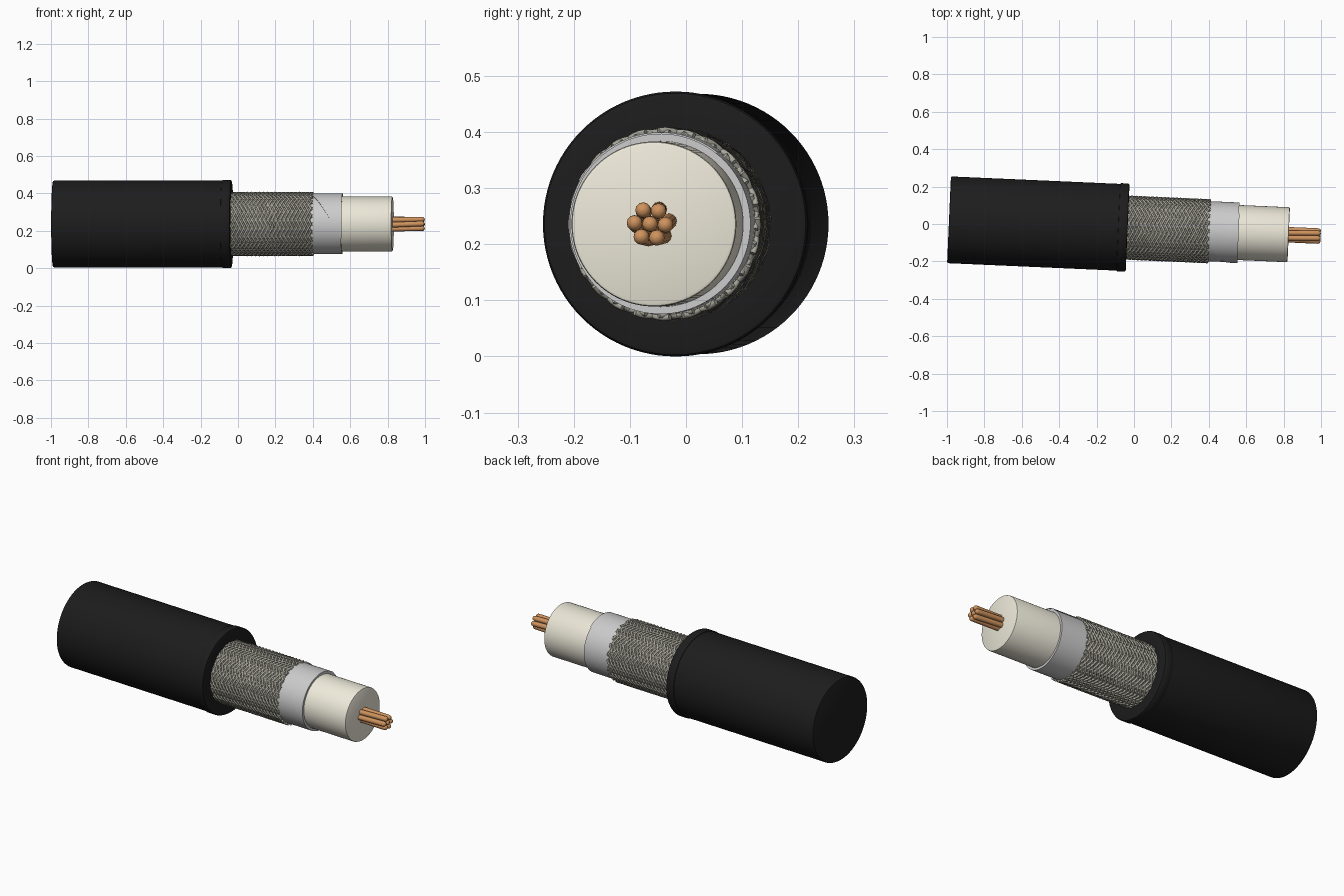
import bpy, bmesh
from math import sin, cos, pi, atan, radians
from mathutils import Matrix

if "Cube" in bpy.data.objects:
    bpy.data.objects.remove(bpy.data.objects["Cube"])

# Cable axis: slightly turned about z
AXIS = Matrix.Translation((0, -0.021, 0.236)) @ Matrix.Rotation(-atan(0.044), 4, 'Z')


def material(name, r, g, b):
    m = bpy.data.materials.new(name)
    m.diffuse_color = (r, g, b, 1)
    m.use_nodes = True
    m.node_tree.nodes["Principled BSDF"].inputs["Base Color"].default_value = m.diffuse_color
    return m


BLACK = material("black_rubber", 0.012, 0.012, 0.012)
BRAID = material("braid_metal", 0.40, 0.39, 0.33)
FOIL = material("foil_metal", 0.62, 0.62, 0.61)
CREAM = material("cream_plastic", 0.85, 0.82, 0.70)
COPPER = material("copper", 0.62, 0.29, 0.11)


def finish(bm, name, mat, angle=35):
    bmesh.ops.remove_doubles(bm, verts=bm.verts, dist=1e-6)
    bmesh.ops.recalc_face_normals(bm, faces=bm.faces)
    me = bpy.data.meshes.new(name)
    bm.to_mesh(me)
    bm.free()
    ob = bpy.data.objects.new(name, me)
    bpy.context.collection.objects.link(ob)
    me.materials.append(mat)
    ob.matrix_world = AXIS
    bpy.ops.object.select_all(action='DESELECT')
    ob.select_set(True)
    bpy.context.view_layer.objects.active = ob
    bpy.ops.object.shade_smooth_by_angle(angle=radians(angle))
    return ob


def lathe(name, profile, mat, closed=False, sides=96):
    """Spin (x, radius) points around the local x axis."""
    bm = bmesh.new()
    vs = [bm.verts.new((x, 0, r)) for x, r in profile]
    es = [bm.edges.new(p) for p in zip(vs, vs[1:])]
    if closed:
        es.append(bm.edges.new((vs[-1], vs[0])))
    bmesh.ops.spin(bm, geom=vs + es, cent=(0, 0, 0), axis=(1, 0, 0),
                   angle=2 * pi, steps=sides, use_merge=True)
    return finish(bm, name, mat)


def wires(name, paths, radius, mat, res=2):
    """Round wires along lists of points, as one curve object."""
    cu = bpy.data.curves.new(name, 'CURVE')
    cu.dimensions = '3D'
    cu.bevel_depth = radius
    cu.bevel_resolution = res
    cu.use_fill_caps = True
    for pts in paths:
        sp = cu.splines.new('POLY')
        sp.points.add(len(pts) - 1)
        for p, (co, scale) in zip(sp.points, pts):
            p.co = (*co, 1)
            p.radius = scale
    cu.materials.append(mat)
    ob = bpy.data.objects.new(name, cu)
    bpy.context.collection.objects.link(ob)
    ob.matrix_world = AXIS


# Outer jacket with a closed far end, and its slightly raised cut collar
lathe("outer_jacket", [(-0.990, 0), (-0.990, 0.226), (-0.988, 0.230), (-0.983, 0.232),
                       (-0.07, 0.232), (-0.07, 0)], BLACK)
lathe("jacket_collar", [(-0.086, 0.228), (-0.083, 0.234), (-0.079, 0.236), (-0.042, 0.236),
                        (-0.036, 0.233), (-0.034, 0.227), (-0.034, 0.168), (-0.086, 0.168)],
      BLACK, closed=True)

# Woven shield: two opposed sets of helical wires passing over and under
N, PITCH, X0, X1, STEPS = 24, 0.52, -0.06, 0.40, 84
paths = []
for d in (1, -1):
    for k in range(N):
        pts = []
        for i in range(STEPS + 1):
            x = X0 + (X1 - X0) * i / STEPS
            turn = 2 * pi * (x - X0) / PITCH
            a = d * turn + 2 * pi * k / N
            r = 0.1645 + d * 0.0025 * cos(turn * N / 2 + pi * k)
            pts.append(((x, r * cos(a), r * sin(a)), 1))
        paths.append(pts)
wires("woven_shield", paths, 0.0058, BRAID, res=1)
lathe("shield_backing", [(-0.06, 0.162), (0.398, 0.162), (0.398, 0.155), (-0.06, 0.155)],
      BRAID, closed=True)

# Foil sleeve with a spiral overlapping tape
lathe("foil_sleeve", [(0.36, 0.1605), (0.557, 0.1605), (0.557, 0.1475), (0.36, 0.1475)],
      FOIL, closed=True)
bm = bmesh.new()
rows = []
for i in range(97):
    a = 2 * pi * i / 96
    start = 0.39 + 0.60 * (i / 96 - 0.15)
    x = min(max(start, 0.39), 0.56)
    row = []
    for px, pr in ((x, 0.1600), (x, 0.1635), (0.56, 0.1635), (0.56, 0.1600)):
        row.append(bm.verts.new((px, pr * cos(a + 0.9), pr * sin(a + 0.9))))
    rows.append(row)
for p, q in zip(rows, rows[1:]):
    if (p[2].co.x - p[1].co.x) < 1e-5 and (q[2].co.x - q[1].co.x) < 1e-5:
        continue
    for j in range(3):
        bm.faces.new((p[j], p[j + 1], q[j + 1], q[j]))
bmesh.ops.dissolve_degenerate(bm, dist=1e-6, edges=bm.edges)
finish(bm, "foil_wrap", FOIL)

# Cream insulating core
lathe("insulator_core", [(0.36, 0), (0.36, 0.147), (0.821, 0.147), (0.826, 0.1455),
                         (0.828, 0.141), (0.828, 0)], CREAM)

# Seven lightly twisted copper strands with rounded tips
paths = []
R, X0, X1 = 0.0140, 0.80, 0.999
for k in range(7):
    off = 0 if k == 0 else 0.0275
    xs = [(X0 + (X1 - R - X0) * i / 8, 1) for i in range(9)]
    xs += [(X1 - R + R * sin(t), max(cos(t), 0.02)) for t in (0.35, 0.7, 1.0, 1.3, 1.55)]
    pts = []
    for x, s in xs:
        a = radians(175) + k * pi / 3 + (X1 - x) * 1.5
        pts.append(((x, off * cos(a), off * sin(a)), s))
    paths.append(pts)
wires("copper_strands", paths, R, COPPER, res=4)
